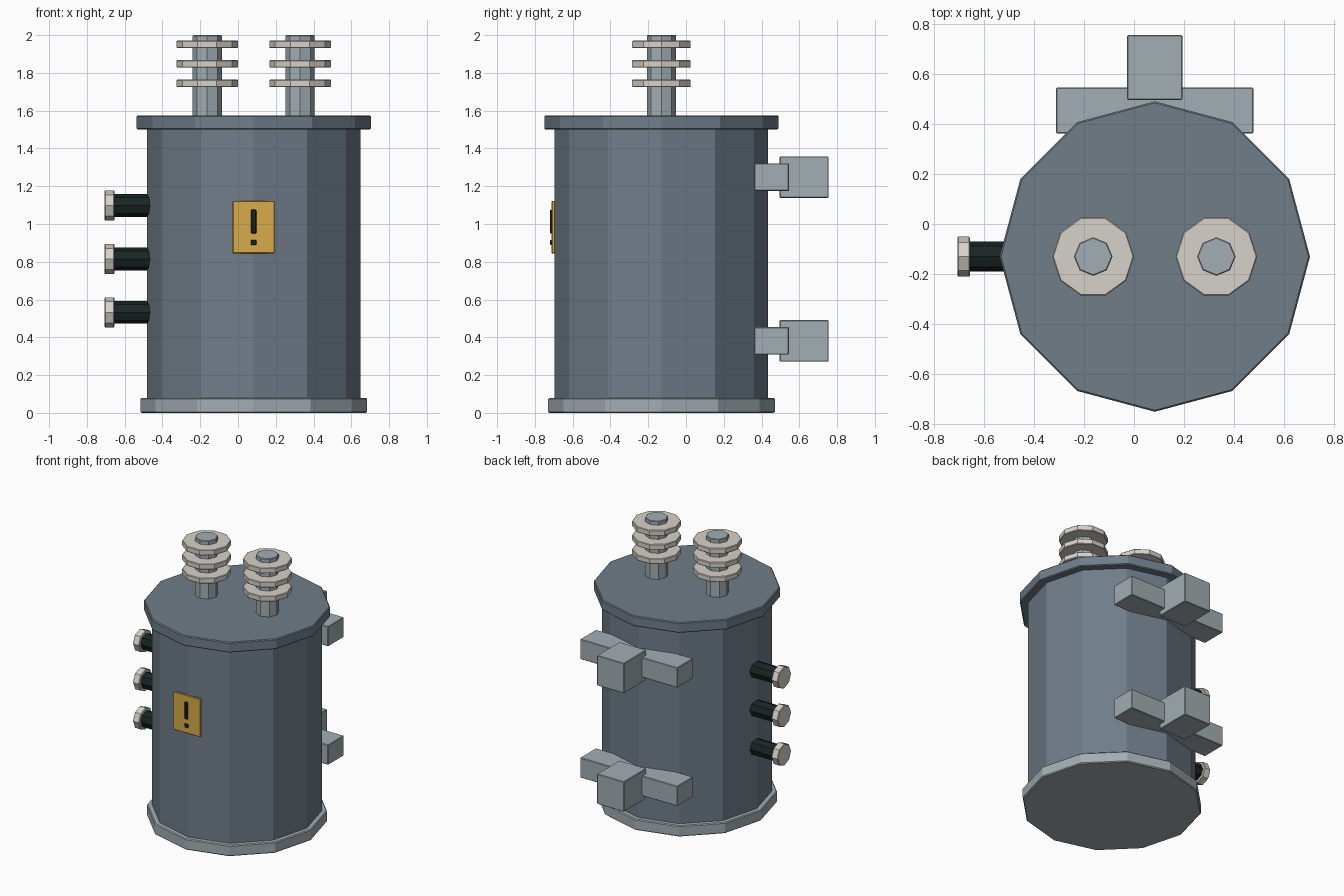
import bpy
from math import pi
from mathutils import Vector

cube = bpy.data.objects.get("Cube")
if cube:
    bpy.data.objects.remove(cube, do_unlink=True)


def material(name, r, g, b):
    m = bpy.data.materials.new(name)
    m.use_nodes = True
    m.diffuse_color = (r, g, b, 1)
    m.node_tree.nodes["Principled BSDF"].inputs["Base Color"].default_value = (r, g, b, 1)
    return m


slate = material("slate paint", 0.16, 0.205, 0.25)
grey = material("light grey metal", 0.36, 0.42, 0.45)
cream = material("cream ceramic", 0.68, 0.64, 0.58)
black = material("black rubber", 0.010, 0.018, 0.018)
yellow = material("warning yellow", 0.68, 0.41, 0.065)


def finish(obj, name, mat, bevel):
    obj.name = name
    obj.data.materials.append(mat)
    if bevel:
        mod = obj.modifiers.new("Edge bevel", "BEVEL")
        mod.width = bevel
        mod.segments = 1
        mod.limit_method = "ANGLE"
        mod.angle_limit = 1.0
    return obj


def prism(name, sides, radius, start, end, mat, bevel=0.004):
    """Straight prism between two points, with a corner on its local x axis."""
    a, b = Vector(start), Vector(end)
    along = b - a
    tilt = (0, pi / 2, 0) if abs(along.x) > abs(along.z) else (0, 0, 0)
    bpy.ops.mesh.primitive_cylinder_add(vertices=sides, radius=radius, depth=along.length,
                                        location=(a + b) / 2, rotation=tilt)
    return finish(bpy.context.object, name, mat, bevel)


def box(name, low, high, mat, bevel=0.004):
    a, b = Vector(low), Vector(high)
    bpy.ops.mesh.primitive_cube_add(size=1, location=(a + b) / 2)
    obj = bpy.context.object
    obj.scale = b - a
    bpy.ops.object.transform_apply(location=False, rotation=False, scale=True)
    return finish(obj, name, mat, bevel)


CX, CY = 0.083, -0.13

# Tank
prism("base_rim", 12, 0.6, (CX, CY, 0), (CX, CY, 0.08), grey, 0.006)
prism("tank_body", 12, 0.565, (CX, CY, 0.04), (CX, CY, 1.54), slate, 0)
prism("lid", 12, 0.62, (CX, CY, 1.5), (CX, CY, 1.575), slate, 0.006)

# Ribbed insulators on the lid
for side, x in (("right", CX - 0.246), ("left", CX + 0.246)):
    prism(side + "_insulator_stem", 8, 0.077, (x, CY, 1.56), (x, CY, 2), grey)
    for i in range(3):
        z = 1.745 + i * 0.103
        disc = prism(f"{side}_insulator_disc_{i + 1}", 10, 0.163,
                     (x, CY, z - 0.02), (x, CY, z + 0.02), cream)
        disc.rotation_euler.z = pi / 10

# Side terminals
for i in range(3):
    z = 0.532 + i * 0.283
    prism(f"terminal_stem_{i + 1}", 8, 0.06, (-0.66, CY, z), (-0.44, CY, z), black)
    prism(f"terminal_cap_{i + 1}", 8, 0.08, (-0.706, CY, z), (-0.655, CY, z), cream)

# Rear mounting brackets
for level, z in (("lower", 0.381), ("upper", 1.248)):
    box(level + "_bracket_arm", (CX - 0.394, 0.362, z - 0.073), (CX + 0.394, 0.545, z + 0.073), grey)
    box(level + "_bracket_block", (CX - 0.11, 0.495, z - 0.11), (CX + 0.11, 0.755, z + 0.11), grey)

# Warning plate with exclamation mark
box("warning_plate", (CX - 0.111, -0.711, 0.845), (CX + 0.111, -0.694, 1.122), yellow, 0.003)
box("warning_mark_bar", (CX - 0.014, -0.720, 0.95), (CX + 0.014, -0.710, 1.076), black, 0.004)
box("warning_mark_dot", (CX - 0.015, -0.720, 0.888), (CX + 0.015, -0.710, 0.916), black, 0.004)
